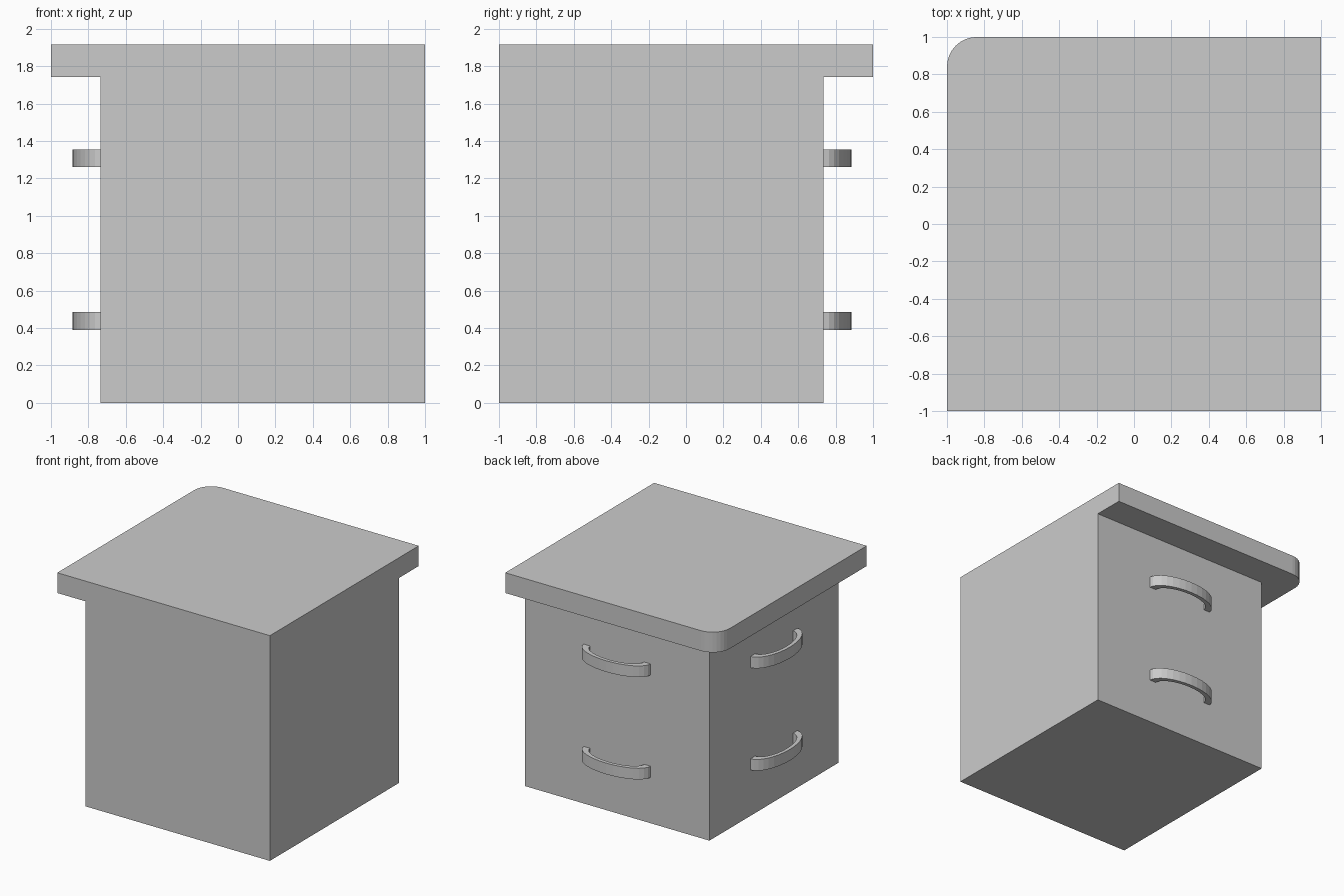
import bpy, bmesh
from math import sin, cos, pi
from mathutils import Matrix

if "Cube" in bpy.data.objects:
    bpy.data.objects.remove(bpy.data.objects["Cube"])

BODY_MIN, BODY_MAX = -0.735, 1.0
BODY_TOP, TOP = 1.743, 1.915
MID = (BODY_MIN + BODY_MAX) / 2


def prism(name, outline, z0, z1, matrix=Matrix()):
    """Extrude a counter-clockwise outline from z0 to z1."""
    bm = bmesh.new()
    face = bm.faces.new([bm.verts.new((x, y, z0)) for x, y in outline])
    ext = bmesh.ops.extrude_face_region(bm, geom=[face])
    new = [v for v in ext["geom"] if isinstance(v, bmesh.types.BMVert)]
    bmesh.ops.translate(bm, verts=new, vec=(0, 0, z1 - z0))
    bmesh.ops.recalc_face_normals(bm, faces=bm.faces)
    bm.transform(matrix)
    mesh = bpy.data.meshes.new(name)
    bm.to_mesh(mesh)
    bm.free()
    obj = bpy.data.objects.new(name, mesh)
    bpy.context.collection.objects.link(obj)
    return obj


# Cabinet body
a, b = BODY_MIN, BODY_MAX
prism("cabinet_body", [(a, -b), (b, -b), (b, -a), (a, -a)], 0, BODY_TOP)

# Overhanging worktop with one rounded corner at the back left
R, N = 0.16, 8
corner = [(-1 + R + R * cos(pi / 2 + i * pi / 2 / N),
           1 - R + R * sin(pi / 2 + i * pi / 2 / N)) for i in range(N + 1)]
prism("worktop", [(-1, -1), (1, -1), (1, 1)] + corner, BODY_TOP, TOP)


# Bow handle outline: half an elliptical ring, bulging towards +y
def arc(rx, ry, n=16):
    return [(rx * cos(i * pi / n), ry * sin(i * pi / n)) for i in range(n + 1)]


bow = arc(0.315, 0.15) + arc(0.255, 0.12)[::-1]

# Two handles on the back face and two on the left face
back = Matrix.Translation((MID, -BODY_MIN, 0))
left = Matrix.Translation((BODY_MIN, -MID, 0)) @ Matrix.Rotation(pi / 2, 4, "Z")
for side, place in (("back", back), ("left", left)):
    for level, z in (("lower", 0.39), ("upper", 1.26)):
        prism(f"{side}_{level}_handle", bow, z, z + 0.095, place)
